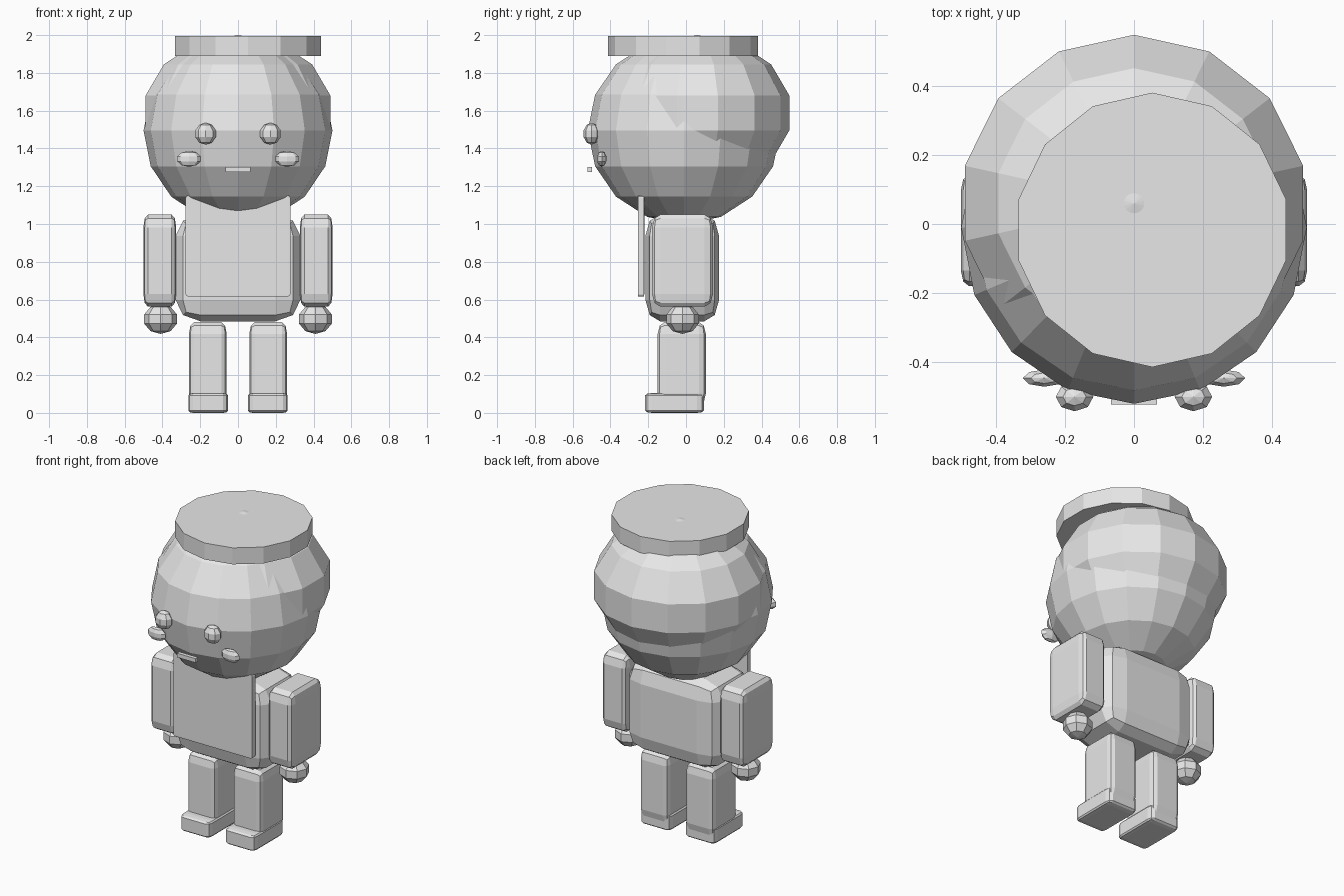
import bpy, bmesh
from mathutils import Matrix, Vector

cube = bpy.data.objects.get("Cube")
if cube:
    bpy.data.objects.remove(cube, do_unlink=True)

grey = bpy.data.materials.new("plain_grey")
grey.use_nodes = True
GREY = (0.8, 0.8, 0.8, 1)
grey.diffuse_color = GREY
grey.node_tree.nodes["Principled BSDF"].inputs["Base Color"].default_value = GREY


def finish(bm, name, centre, size):
    """Scale a unit shape, place it and turn it into an object."""
    bm.transform(Matrix.Translation(centre) @ Matrix.Diagonal((*size, 1)))
    mesh = bpy.data.meshes.new(name)
    bm.to_mesh(mesh)
    bm.free()
    mesh.materials.append(grey)
    obj = bpy.data.objects.new(name, mesh)
    bpy.context.collection.objects.link(obj)


def ball(name, centre, radii, segments=8, rings=5):
    bm = bmesh.new()
    bmesh.ops.create_uvsphere(bm, u_segments=segments, v_segments=rings, radius=1)
    finish(bm, name, centre, radii)


def block(name, low, high, bevel=0.0):
    """Box between two corners; bevel is a share of each side."""
    low, high = Vector(low), Vector(high)
    bm = bmesh.new()
    bmesh.ops.create_cube(bm, size=1)
    if bevel:
        bmesh.ops.bevel(bm, geom=bm.edges[:], offset=bevel, segments=2,
                        profile=0.5, affect='EDGES')
    finish(bm, name, (low + high) / 2, high - low)


# Head, hair and flat hat
ball("head", (0, -0.01, 1.495), (0.5, 0.51, 0.495), 16, 8)
ball("hair", (0, 0.06, 1.588), (0.515, 0.5, 0.412), 14, 7)
bm = bmesh.new()
bmesh.ops.create_cone(bm, cap_ends=True, segments=14, radius1=1, radius2=1, depth=1)
finish(bm, "hat", (0.053, -0.017, 1.942), (0.397, 0.397, 0.105))

# Mouth, torso and apron
block("mouth", (-0.066, -0.522, 1.276), (0.066, -0.498, 1.302))
block("torso", (-0.33, -0.215, 0.485), (0.33, 0.175, 1.05), 0.2)
block("apron", (-0.277, -0.255, 0.617), (0.277, -0.221, 1.15), 0.02)

# Paired parts
for side, s in (("left", 1), ("right", -1)):
    ball(side + "_eye", (s * 0.172, -0.5, 1.478), (0.057, 0.044, 0.058))
    ball(side + "_cheek", (s * 0.26, -0.446, 1.345), (0.065, 0.026, 0.042))

    def limb(name, x, half, y0, y1, z0, z1, bevel):
        block(side + name, (s * x - half, y0, z0), (s * x + half, y1, z1), bevel)

    limb("_arm", 0.414, 0.087, -0.18, 0.143, 0.562, 1.05, 0.14)
    ball(side + "_hand", (s * 0.41, -0.018, 0.497), (0.091, 0.09, 0.079))
    limb("_leg", 0.16, 0.1, -0.15, 0.105, 0.04, 0.48, 0.14)
    limb("_foot", 0.158, 0.105, -0.217, 0.095, 0.0, 0.105, 0.12)
